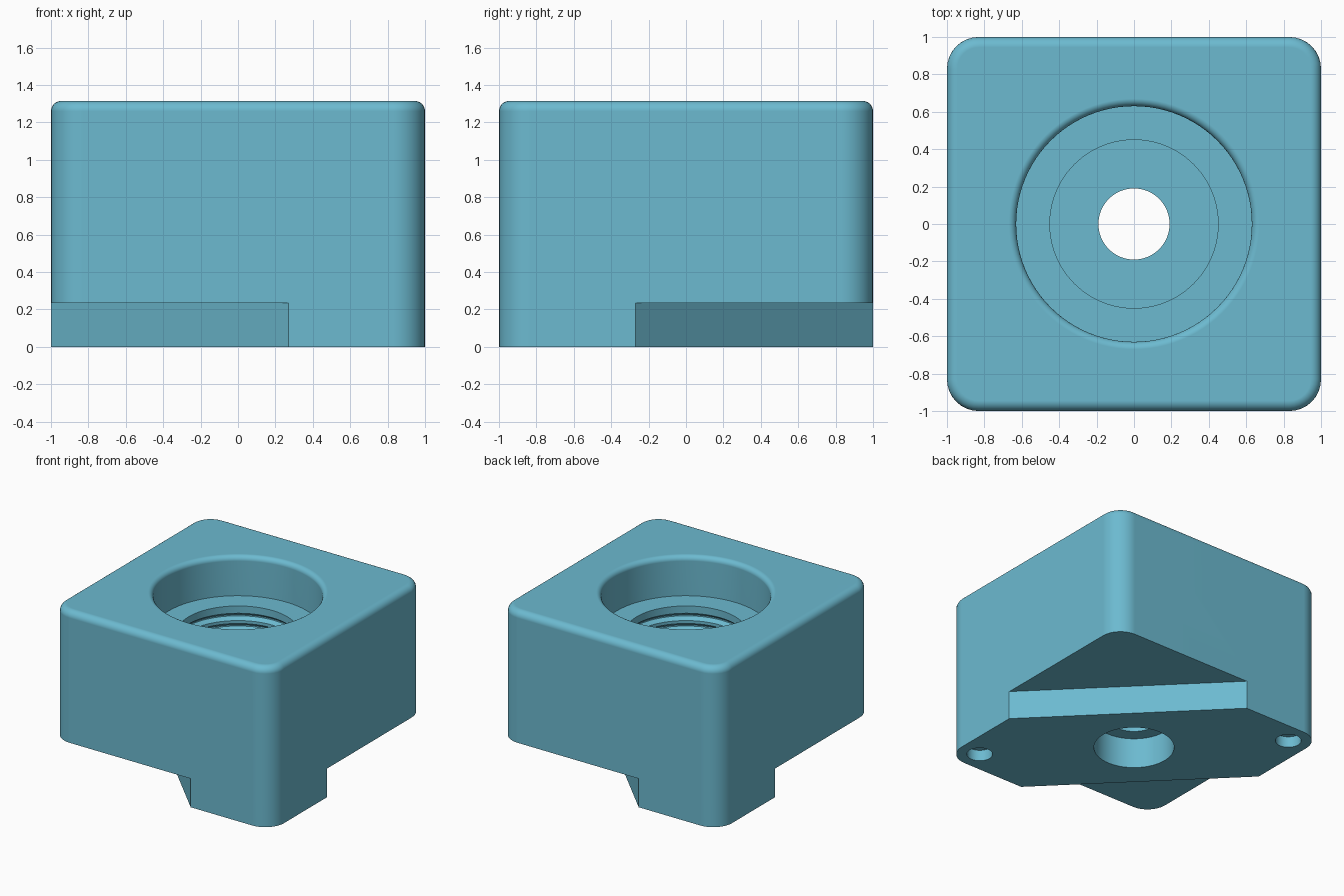
import bpy, bmesh, math
from mathutils import Matrix

if "Cube" in bpy.data.objects:
    bpy.data.objects.remove(bpy.data.objects["Cube"])

H = 1.315            # block height
RAIL = 0.516         # half width of the diagonal foot
SLOT_Z = (0.115, 0.295)

teal = bpy.data.materials.new("teal_plastic")
teal.diffuse_color = (0.15, 0.491, 0.631, 1)
teal.use_nodes = True
teal.node_tree.nodes["Principled BSDF"].inputs["Base Color"].default_value = teal.diffuse_color


def make_object(name, bm):
    bmesh.ops.recalc_face_normals(bm, faces=bm.faces)
    me = bpy.data.meshes.new(name)
    bm.to_mesh(me)
    bm.free()
    me.materials.append(teal)
    ob = bpy.data.objects.new(name, me)
    bpy.context.collection.objects.link(ob)
    return ob


def diagonal_box(name, across, along, z):
    """Box turned 45 degrees: across = range on (1,1), along = range on (1,-1)."""
    bm = bmesh.new()
    bmesh.ops.create_cube(bm, size=1)
    lo, hi = zip(across, along, z)
    for v in bm.verts:
        v.co = [l + (c + 0.5) * (h - l) for c, l, h in zip(v.co, lo, hi)]
    for v in bm.verts:
        a, b, zz = v.co
        v.co = ((a + b) / math.sqrt(2), (a - b) / math.sqrt(2), zz)
    return make_object(name, bm)


def lathe(name, profile, steps, x=0, y=0):
    """Closed solid of revolution; the profile starts and ends on the axis."""
    bm = bmesh.new()
    rings = []
    for r, z in profile:
        if r == 0:
            rings.append([bm.verts.new((x, y, z))] * steps)
        else:
            rings.append([bm.verts.new((x + r * math.cos(2 * math.pi * i / steps),
                                        y + r * math.sin(2 * math.pi * i / steps), z))
                          for i in range(steps)])
    for p, q in zip(rings, rings[1:]):
        for i in range(steps):
            j = (i + 1) % steps
            bm.faces.new(list(dict.fromkeys((p[i], p[j], q[j], q[i]))))
    return make_object(name, bm)


# Block with rounded upright corners and a rounded top edge
bm = bmesh.new()
bmesh.ops.create_cube(bm, size=1, matrix=Matrix.Translation((0, 0, H / 2)) @ Matrix.Diagonal((2, 2, H, 1)))
upright = [e for e in bm.edges if abs(e.verts[0].co.z - e.verts[1].co.z) > 0.5]
bmesh.ops.bevel(bm, geom=upright, offset=0.17, segments=8, profile=0.5, affect='EDGES')
rim = [e for e in bm.edges if all(v.co.z > H - 0.001 for v in e.verts)]
bmesh.ops.bevel(bm, geom=rim, offset=0.055, segments=6, profile=0.5, affect='EDGES')
block = make_object("mounting_block", bm)

cutters = []
for s in (-1, 1):
    # Undercut corners that leave the diagonal foot
    cutters.append(diagonal_box("corner_undercut", sorted((s * RAIL, s * 2)), (-2, 2), (-0.1, 0.235)))
    # Strap slots through the foot
    cutters.append(diagonal_box("strap_slot", (-2, 2), sorted((s * 0.545, s * 0.92)), SLOT_Z))
    # Shallow round pockets under the foot ends
    cutters.append(lathe("foot_pocket", [(0, -0.05), (0.097, -0.05), (0.097, 0.09), (0, 0.09)],
                         32, s * 0.825, -s * 0.825))

# Stepped central bore: lower recess, through hole, threaded bore, counterbore
floor, shelf, pitch = 0.4, 0.99, 0.084
profile = [(0, -0.05), (0.302, -0.05), (0.302, 0.25), (0.19, 0.25), (0.19, floor), (0.45, floor)]
for i in range(6):
    z = floor + 0.05 + i * pitch
    profile += [(0.45, z), (0.48, z + 0.025), (0.48, z + 0.035), (0.45, z + 0.06)]
profile += [(0.45, shelf), (0.63, shelf)]
for i in range(6):
    a = math.pi / 2 * i / 5
    profile.append((0.67 - 0.04 * math.cos(a), H - 0.04 + 0.04 * math.sin(a)))
profile += [(0.67, H + 0.1), (0, H + 0.1)]
cutters.append(lathe("central_bore", profile, 96))

# Cut everything, then remove the cutters
for c in cutters:
    c.hide_render = True
    m = block.modifiers.new("cut", 'BOOLEAN')
    m.operation, m.solver, m.object = 'DIFFERENCE', 'EXACT', c
bpy.context.view_layer.update()
cut_mesh = bpy.data.meshes.new_from_object(block.evaluated_get(bpy.context.evaluated_depsgraph_get()))
block.modifiers.clear()
block.data = cut_mesh
cut_mesh.materials.clear()
cut_mesh.materials.append(teal)
for p in cut_mesh.polygons:
    p.material_index = 0
for c in cutters:
    bpy.data.objects.remove(c)

# Smooth fillets, keep hard edges
bpy.ops.object.select_all(action='DESELECT')
block.select_set(True)
bpy.context.view_layer.objects.active = block
bpy.ops.object.shade_smooth_by_angle(angle=math.radians(30))
wn = block.modifiers.new("weighted_normals", 'WEIGHTED_NORMAL')
wn.keep_sharp = True
